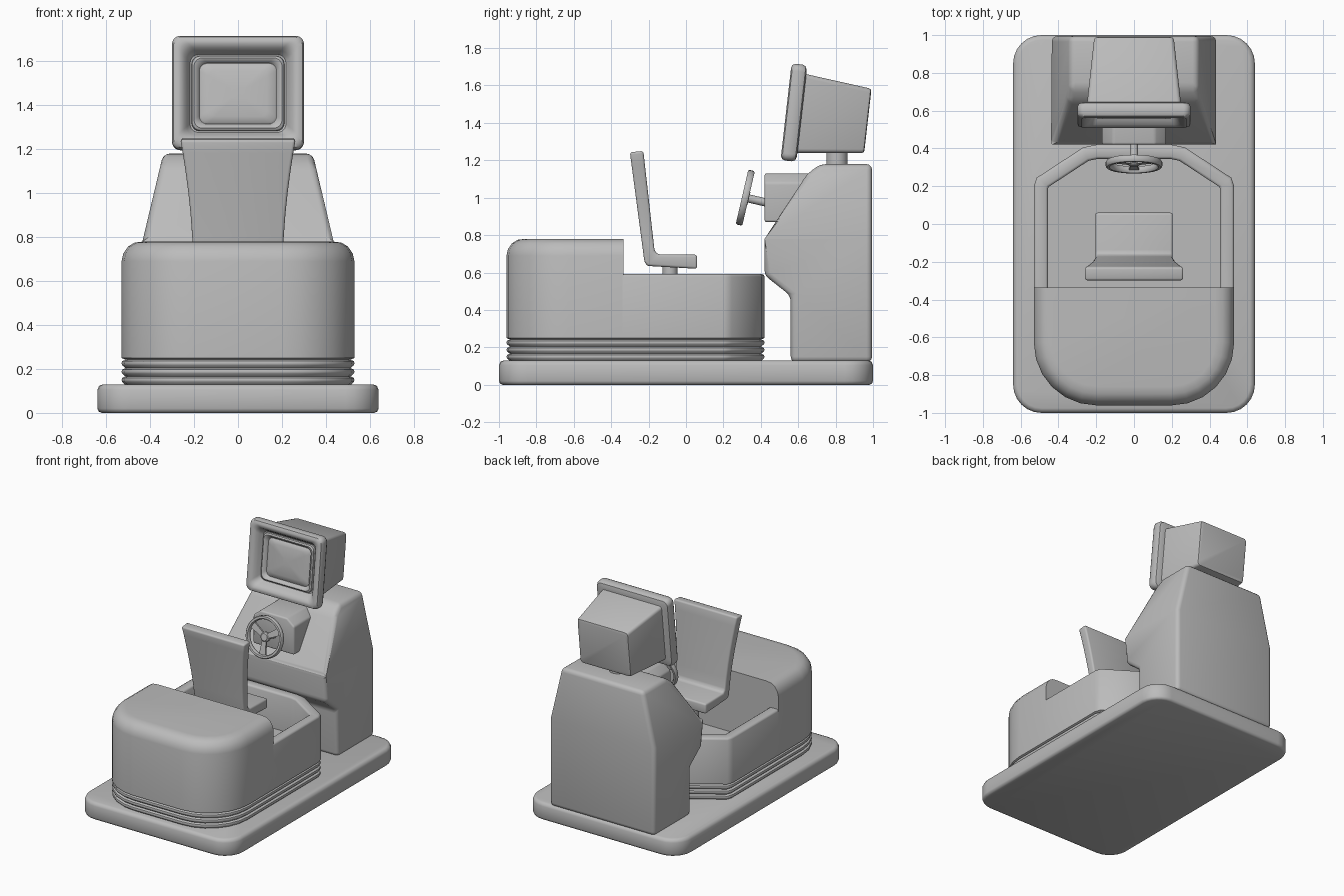
import bpy, bmesh, math
from mathutils import Matrix, Vector

cube = bpy.data.objects.get("Cube")
if cube:
    bpy.data.objects.remove(cube, do_unlink=True)

grey = bpy.data.materials.new("plain grey")
grey.use_nodes = True
colour = (0.5, 0.5, 0.5, 1)
grey.diffuse_color = colour
grey.node_tree.nodes["Principled BSDF"].inputs["Base Color"].default_value = colour


def finish(bm, name, bevel=0.0, matrix=None, angle=40):
    """Round the sharp edges, place the mesh and make the object."""
    bmesh.ops.recalc_face_normals(bm, faces=bm.faces)
    if bevel:
        sharp = [e for e in bm.edges if e.is_manifold and e.calc_face_angle(0) > math.radians(20)]
        bmesh.ops.bevel(bm, geom=sharp, offset=bevel, segments=3, profile=0.5,
                        affect='EDGES', clamp_overlap=True)
    if matrix:
        bm.transform(matrix)
    bmesh.ops.recalc_face_normals(bm, faces=bm.faces)
    mesh = bpy.data.meshes.new(name)
    bm.to_mesh(mesh)
    bm.free()
    mesh.materials.append(grey)
    ob = bpy.data.objects.new(name, mesh)
    bpy.context.collection.objects.link(ob)
    bpy.ops.object.select_all(action='DESELECT')
    ob.select_set(True)
    bpy.context.view_layer.objects.active = ob
    bpy.ops.object.shade_smooth_by_angle(angle=math.radians(angle))
    return ob


def loft(rings, caps=True, loop=False):
    """Skin a list of (outline, height) rings."""
    bm = bmesh.new()
    rows = [[bm.verts.new((x, y, z)) for x, y in pts] for pts, z in rings]
    pairs = list(zip(rows, rows[1:])) + ([(rows[-1], rows[0])] if loop else [])
    for a, b in pairs:
        for i in range(len(a)):
            j = (i + 1) % len(a)
            bm.faces.new((a[i], a[j], b[j], b[i]))
    if caps:
        bm.faces.new(rows[0])
        bm.faces.new(rows[-1])
    return bm


def rounded(hw, hh, r, steps=6):
    pts = []
    for k, (sx, sy) in enumerate([(1, 1), (-1, 1), (-1, -1), (1, -1)]):
        for i in range(steps + 1):
            a = math.pi / 2 * (k + i / steps)
            pts.append((sx * (hw - r) + r * math.cos(a), sy * (hh - r) + r * math.sin(a)))
    return pts


def circle(r, n=32):
    return [(r * math.cos(math.tau * i / n), r * math.sin(math.tau * i / n)) for i in range(n)]


def inset(pts, d):
    """Move a counter-clockwise outline inwards with mitred corners."""
    out = []
    for i, p in enumerate(pts):
        p = Vector(p)
        a = (p - Vector(pts[i - 1])).normalized()
        b = (Vector(pts[(i + 1) % len(pts)]) - p).normalized()
        n1, n2 = Vector((-a.y, a.x)), Vector((-b.y, b.x))
        m = (n1 + n2).normalized()
        out.append(tuple(p + m * (d / m.dot(n1))))
    return out


def cut(bm, co, no, clear=False):
    geom = bm.verts[:] + bm.edges[:] + bm.faces[:]
    res = bmesh.ops.bisect_plane(bm, geom=geom, plane_co=co, plane_no=no, clear_outer=clear)
    return [g for g in res['geom_cut'] if isinstance(g, bmesh.types.BMEdge)]


def side_prism(profile, width, cuts=()):
    """Extrude a (y, z) profile across x, with a half width given by height."""
    bm = loft([(profile, -1), (profile, 1)])
    bm.transform(Matrix(((0, 0, 1, 0), (1, 0, 0, 0), (0, 1, 0, 0), (0, 0, 0, 1))))
    for z in cuts:
        cut(bm, (0, 0, z), (0, 0, 1))
    for v in bm.verts:
        v.co.x *= width(v.co.z)
    return bm


def tilted(y, z, degrees):
    """Frame whose local axes are right, up and backwards, leaning back."""
    s, c = math.sin(math.radians(degrees)), math.cos(math.radians(degrees))
    return Matrix(((1, 0, 0, 0), (0, s, c, y), (0, c, -s, z), (0, 0, 0, 1)))


# Base slab
slab = rounded(0.64, 1.0, 0.15)
finish(loft([(inset(slab, d), z) for d, z in
             [(0.02, 0), (0.006, 0.006), (0, 0.02), (0, 0.105), (0.008, 0.123), (0.025, 0.13)]]),
       "base", angle=50)

# Tub outline: rounded at the front, chamfered at the back
half = [(0.2 + 0.33 * math.cos(a), -0.63 + 0.33 * math.sin(a))
        for a in (math.radians(-90 + 15 * i) for i in range(7))]
half += [(0.53, 0.2), (0.515, 0.245), (0.27, 0.405), (0.2, 0.42)]
outline = half + [(-x, y) for x, y in reversed(half)]

# Ribbed skirt
ribs = [(0.015, 0.13)]
for i in range(3):
    z = 0.135 + 0.038 * i
    ribs += [(0.003, z + 0.006), (0, z + 0.014), (0.003, z + 0.024), (0.018, z + 0.031)]
ribs.append((0.0, 0.25))
finish(loft([(inset(outline, d), z) for d, z in ribs], caps=False), "ribbed_skirt")

# Open tub wall with floor, behind the hood
wall = [(0, 0.25), (0, 0.578), (0.004, 0.587), (0.014, 0.592), (0.062, 0.592),
        (0.071, 0.587), (0.075, 0.578), (0.075, 0.32)]
bm = loft([(inset(outline, d), z) for d, z in wall], caps=False)
bm.faces.new([v for v in bm.verts if abs(v.co.z - 0.32) < 1e-4])
cut(bm, (0, -0.34, 0), (0, -1, 0), clear=True)
finish(bm, "tub")

# Raised hood over the front of the tub
hood = [(0, 0.25), (0, 0.69), (0.008, 0.725), (0.03, 0.757), (0.06, 0.775), (0.1, 0.78)]
bm = loft([(inset(outline, d), z) for d, z in hood])
edges = cut(bm, (0, -0.335, 0), (0, 1, 0), clear=True)
bmesh.ops.edgeloop_fill(bm, edges=edges)
finish(bm, "hood")

# Seat shell and post
seat = [(0.06, 0.62), (0.06, 0.695), (-0.15, 0.697), (-0.168, 0.715), (-0.228, 1.25),
        (-0.3, 1.243), (-0.222, 0.655), (-0.205, 0.635)]
finish(side_prism(seat, lambda z: 0.205 + 0.058 * (max(z - 0.7, 0) / 0.55) ** 1.7,
                  [0.8, 0.9, 1.0, 1.1, 1.18]), "seat", bevel=0.014)
finish(loft([(circle(0.04), 0.32), (circle(0.04), 0.64)]), "seat_post",
       matrix=Matrix.Translation((0, -0.085, 0)))

# Console, tapering above its shoulder
console = [(0.56, 0.12), (0.56, 0.475), (0.42, 0.585), (0.42, 0.78), (0.65, 1.13), (0.72, 1.18),
           (0.995, 1.18), (0.995, 0.12)]
finish(side_prism(console, lambda z: 0.435 - 0.095 * max(z - 0.78, 0) / 0.4, [0.78]),
       "console", bevel=0.03)

# Steering box with chamfered top corners
box = [(-0.17, 0.87), (0.17, 0.87), (0.17, 1.08), (0.11, 1.13), (-0.11, 1.13), (-0.17, 1.08)]
bm = loft([(box, 0.42), (box, 0.72)])
finish(bm, "steering_box", bevel=0.012,
       matrix=Matrix(((1, 0, 0, 0), (0, 0, 1, 0), (0, 1, 0, 0), (0, 0, 0, 1))))

# Steering wheel
frame = tilted(0.317, 1.0, 13)
rim = [(0.13, -0.018), (0.144, -0.018), (0.15, -0.01), (0.15, 0.01), (0.144, 0.018),
       (0.13, 0.018), (0.124, 0.01), (0.124, -0.01)]
finish(loft([(circle(r), w) for r, w in rim], caps=False, loop=True), "wheel_rim",
       matrix=frame, angle=50)
finish(loft([(circle(r), w) for r, w in [(0.025, -0.01), (0.035, 0), (0.035, 0.02)]]),
       "wheel_hub", matrix=frame)
finish(loft([(circle(0.022), 0), (circle(0.022), 0.13)]), "steering_column", matrix=frame)
for i in range(3):
    spoke = [(0.02, -0.016), (0.13, -0.026), (0.13, 0.026), (0.02, 0.016)]
    turn = Matrix.Rotation(math.radians(30 + 120 * i), 4, 'Z')
    finish(loft([(spoke, -0.004), (spoke, 0.01)]), f"wheel_spoke_{i + 1}", matrix=frame @ turn)

# Monitor neck
finish(loft([(circle(0.057), 1.17), (circle(0.057), 1.26)]), "monitor_neck",
       matrix=Matrix.Translation((0, 0.807, 0)))

# Monitor casing
frame = tilted(0.535, 1.46, 6.5)
casing = [(0.25, 0.213, 0.07), (0.212, 0.175, 0.425), (0.207, 0.17, 0.436), (0.195, 0.158, 0.44)]
finish(loft([(rounded(w, h, 0.022, 4), d) for w, h, d in casing]), "monitor_casing", matrix=frame)

# Monitor bezel: rounded frame with a sunken lip
bezel = [(0.27, 0.23, 0.085), (0.292, 0.252, 0.078), (0.3, 0.26, 0.06), (0.3, 0.26, 0.022),
         (0.293, 0.253, 0.007), (0.277, 0.237, 0), (0.262, 0.222, 0.002), (0.245, 0.205, 0.014),
         (0.232, 0.192, 0.035), (0.218, 0.178, 0.062), (0.211, 0.172, 0.064), (0.209, 0.17, 0.048),
         (0.2, 0.161, 0.041), (0.188, 0.15, 0.046), (0.176, 0.14, 0.066)]
finish(loft([(rounded(w, h, 0.038), d) for w, h, d in bezel]), "monitor_bezel", matrix=frame)

# Bulging screen
screen = [(1, 0.068), (0.95, 0.06), (0.75, 0.054), (0.45, 0.049), (0.2, 0.047)]
finish(loft([(rounded(0.176 * k, 0.14 * k, 0.036 * k), d) for k, d in screen]),
       "screen", matrix=frame)
